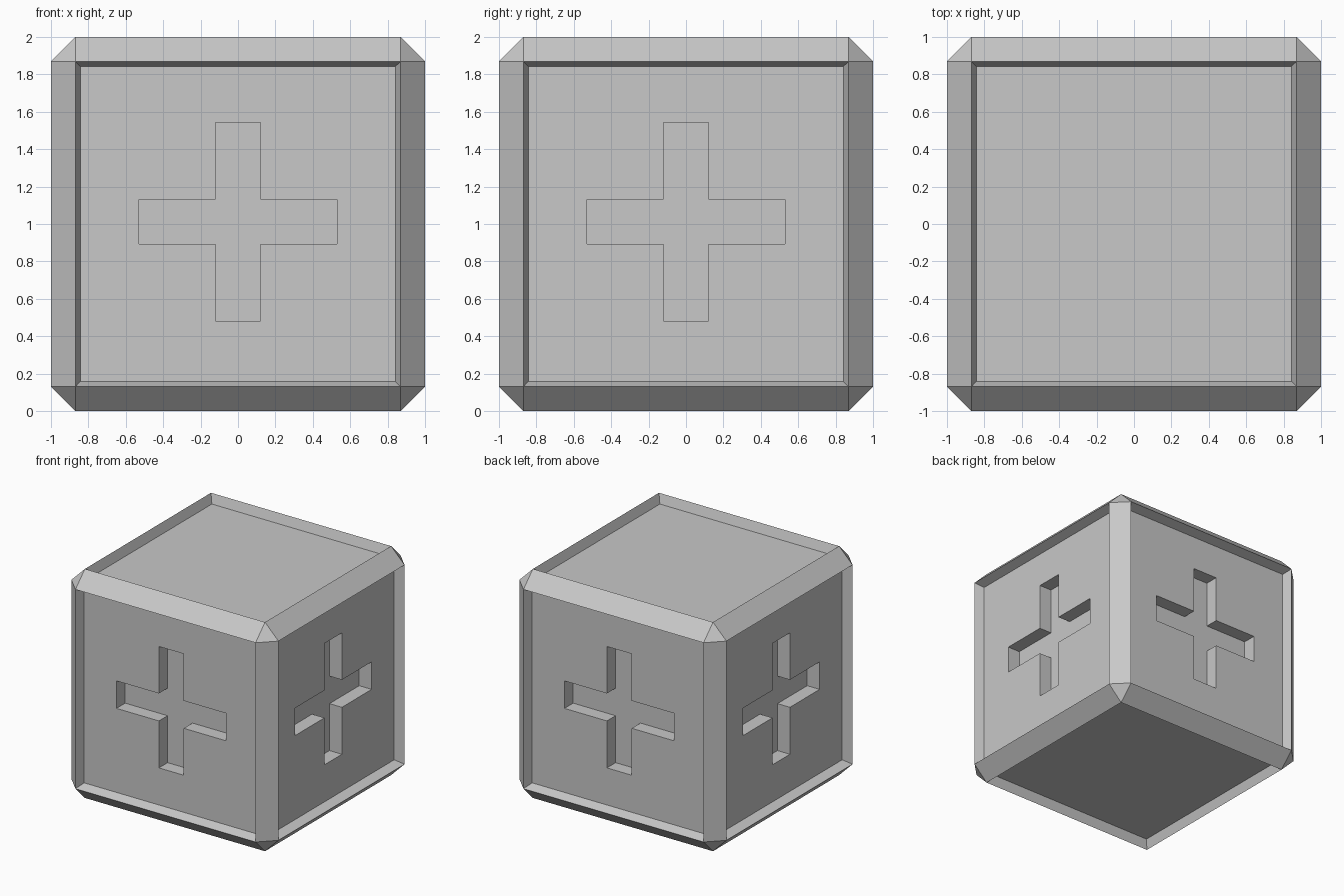
import bpy
import bmesh
from math import pi
from mathutils import Matrix, Vector

old = bpy.data.objects.get("Cube")
if old:
    bpy.data.objects.remove(old, do_unlink=True)

CHAMFER = 0.13       # width of the cut along every edge
RIM = 0.04           # sloped border of each panel
PANEL_DEPTH = 0.08
SLOT_DEPTH = 0.12
ARM, HALF = 0.53, 0.12   # cross reach and half width
CENTRE = Vector((0, 0, 1))

grey = bpy.data.materials.new("light grey")
colour = (0.58, 0.58, 0.58, 1)
grey.diffuse_color = colour
grey.use_nodes = True
grey.node_tree.nodes["Principled BSDF"].inputs["Base Color"].default_value = colour


def make_object(name, bm):
    bmesh.ops.recalc_face_normals(bm, faces=bm.faces)
    mesh = bpy.data.meshes.new(name)
    bm.to_mesh(mesh)
    bm.free()
    mesh.materials.append(grey)
    obj = bpy.data.objects.new(name, mesh)
    bpy.context.collection.objects.link(obj)
    return obj


# Chamfered cube with a sunken panel on all six sides
bm = bmesh.new()
bmesh.ops.create_cube(bm, size=2, matrix=Matrix.Translation(CENTRE))
bmesh.ops.bevel(bm, geom=bm.edges[:], offset=CHAMFER, segments=1,
                profile=0.5, affect='EDGES')
bm.normal_update()
panels = [f for f in bm.faces if max(abs(c) for c in f.normal) > 0.99]
bmesh.ops.inset_individual(bm, faces=panels, thickness=RIM, depth=-PANEL_DEPTH)
body = make_object("chamfered_cube", bm)

# Cross-shaped prisms for the four upright sides
bm = bmesh.new()
quarter = [(HALF, HALF), (HALF, ARM), (-HALF, ARM)]
outline = [Matrix.Rotation(i * pi / 2, 2) @ Vector(p)
           for i in range(4) for p in quarter]
floor = 1 - PANEL_DEPTH - SLOT_DEPTH
for side in range(4):
    turn = Matrix.Rotation(side * pi / 2, 4, 'Z')
    verts = [bm.verts.new(turn @ Vector((p.x, -floor, p.y + 1.012)))
             for p in outline]
    face = bm.faces.new(verts)
    grown = bmesh.ops.extrude_face_region(bm, geom=[face])["geom"]
    bmesh.ops.translate(bm, vec=turn.to_3x3() @ Vector((0, -0.3, 0)),
                        verts=[v for v in grown if isinstance(v, bmesh.types.BMVert)])
cutter = make_object("cross_cutter", bm)
cutter.hide_render = True

# Cut the crosses, then discard the cutter
cut = body.modifiers.new("cross slots", 'BOOLEAN')
cut.operation = 'DIFFERENCE'
cut.solver = 'EXACT'
cut.object = cutter
bpy.context.view_layer.update()
depsgraph = bpy.context.evaluated_depsgraph_get()
finished = bpy.data.meshes.new_from_object(body.evaluated_get(depsgraph))
body.modifiers.clear()
body.data = finished
body.data.name = "chamfered_cube"
bpy.data.objects.remove(cutter, do_unlink=True)
